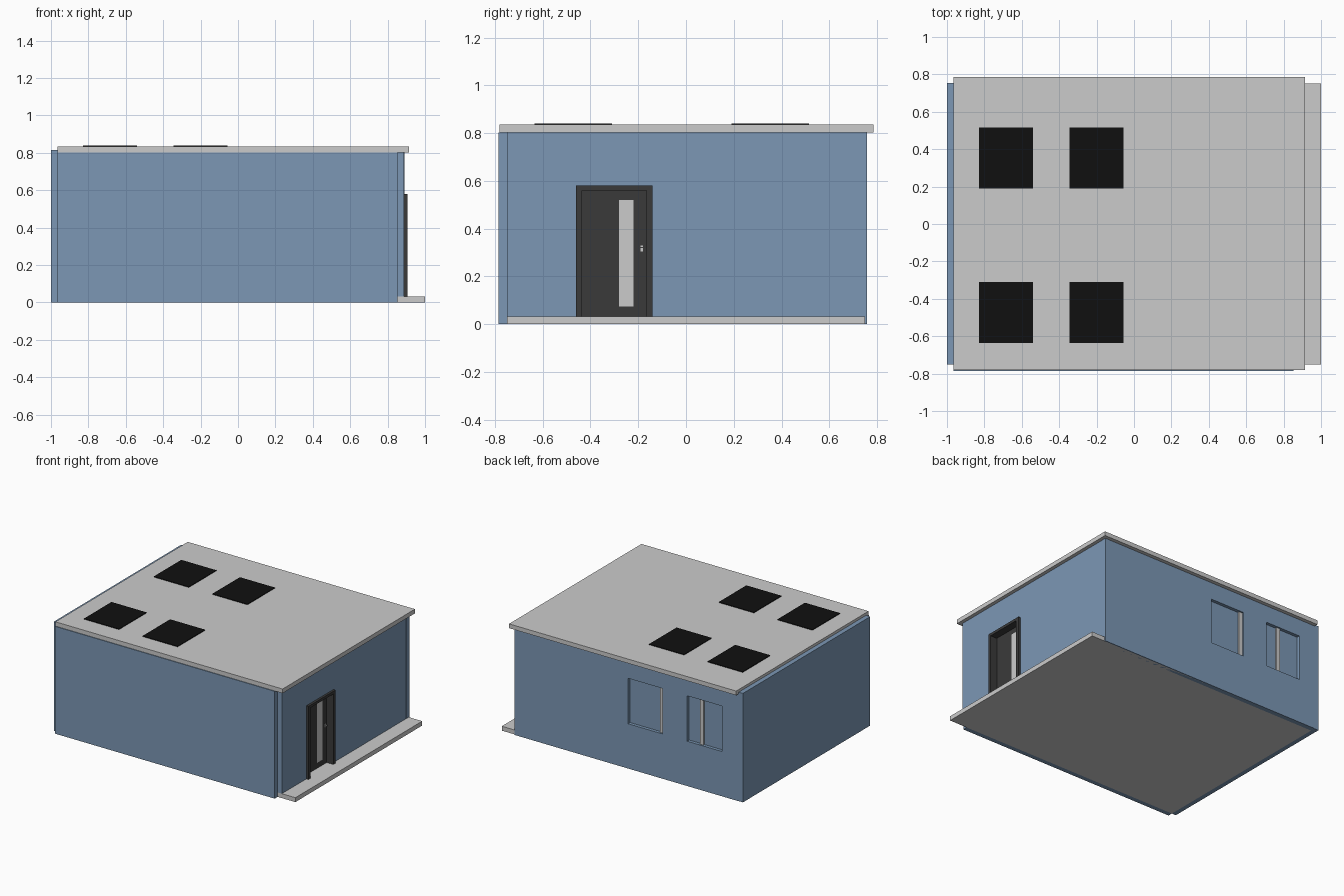
import bpy, bmesh
from mathutils import Vector

if "Cube" in bpy.data.objects:
    bpy.data.objects.remove(bpy.data.objects["Cube"])


def material(name, rgb):
    m = bpy.data.materials.new(name)
    m.diffuse_color = (*rgb, 1)
    m.use_nodes = True
    m.node_tree.nodes["Principled BSDF"].inputs["Base Color"].default_value = m.diffuse_color
    return m


BLUE = material("wall_blue", (0.2, 0.31, 0.46))
BLACK = material("panel_black", (0.005, 0.005, 0.005))
DARK = material("door_dark", (0.042, 0.042, 0.042))


def box(name, x, y, z, mat=None):
    """Axis-aligned box from three (min, max) ranges."""
    bm = bmesh.new()
    bmesh.ops.create_cube(bm, size=1)
    size = Vector((x[1] - x[0], y[1] - y[0], z[1] - z[0]))
    mid = Vector((sum(x), sum(y), sum(z))) / 2
    for v in bm.verts:
        v.co = v.co * size + mid
    me = bpy.data.meshes.new(name)
    bm.to_mesh(me)
    bm.free()
    ob = bpy.data.objects.new(name, me)
    bpy.context.collection.objects.link(ob)
    if mat:
        me.materials.append(mat)
    return ob


def cut(target, x, y, z):
    """Cut a box-shaped opening and discard the cutter."""
    cutter = box("cutter", x, y, z, BLUE)
    cutter.hide_render = True
    mod = target.modifiers.new("opening", 'BOOLEAN')
    mod.operation = 'DIFFERENCE'
    mod.solver = 'EXACT'
    mod.object = cutter
    bpy.context.view_layer.objects.active = target
    bpy.ops.object.modifier_apply(modifier=mod.name)
    bpy.data.objects.remove(cutter)


# Floor slab with porch step, and roof slab
box("floor_slab", (-0.965, 1.0), (-0.75, 0.75), (0, 0.033))
box("roof_slab", (-0.965, 0.915), (-0.78, 0.785), (0.803, 0.835))

# Walls
box("front_wall", (-0.965, 0.853), (-0.785, -0.75), (0, 0.803), BLUE)
box("left_wall", (-1.0, -0.965), (-0.75, 0.755), (0, 0.815), BLUE)
back = box("back_wall", (-0.965, 0.889), (0.72, 0.757), (0, 0.803), BLUE)
right = box("right_wall", (0.853, 0.888), (-0.75, 0.75), (0.033, 0.803), BLUE)
cut(right, (0.8, 0.95), (-0.455, -0.145), (0.0, 0.575))

# Recessed windows, each with a slim post
WIN_Z = (0.335, 0.675)
for i, (x0, x1, post) in enumerate([(-0.83, -0.54, -0.652), (-0.335, -0.05, -0.32)]):
    cut(back, (x0, x1), (0.733, 0.8), WIN_Z)
    box(f"window_post_{i}", (post - 0.014, post + 0.014), (0.733, 0.746), WIN_Z)

# Roof panels in a two by two layout
for i, x0 in enumerate((-0.83, -0.345)):
    for j, y0 in enumerate((-0.635, 0.19)):
        box(f"roof_panel_{i}_{j}", (x0, x0 + 0.29), (y0, y0 + 0.325), (0.834, 0.84), BLACK)

# Door frame
FX = (0.835, 0.905)
box("door_jamb_left", FX, (-0.46, -0.436), (0.033, 0.58), DARK)
box("door_jamb_right", FX, (-0.166, -0.14), (0.033, 0.58), DARK)
box("door_head", FX, (-0.436, -0.166), (0.56, 0.58), DARK)

# Door leaf with glazed strip, bar handle and lock plate
leaf = box("door_leaf", (0.828, 0.85), (-0.436, -0.166), (0.033, 0.56), DARK)
box("door_glass", (0.829, 0.852), (-0.28, -0.22), (0.075, 0.52))
box("handle_plate", (0.85, 0.854), (-0.19, -0.18), (0.305, 0.33))
box("handle_stem", (0.852, 0.866), (-0.188, -0.182), (0.318, 0.324))
box("handle_lever", (0.863, 0.868), (-0.197, -0.18), (0.318, 0.324))
